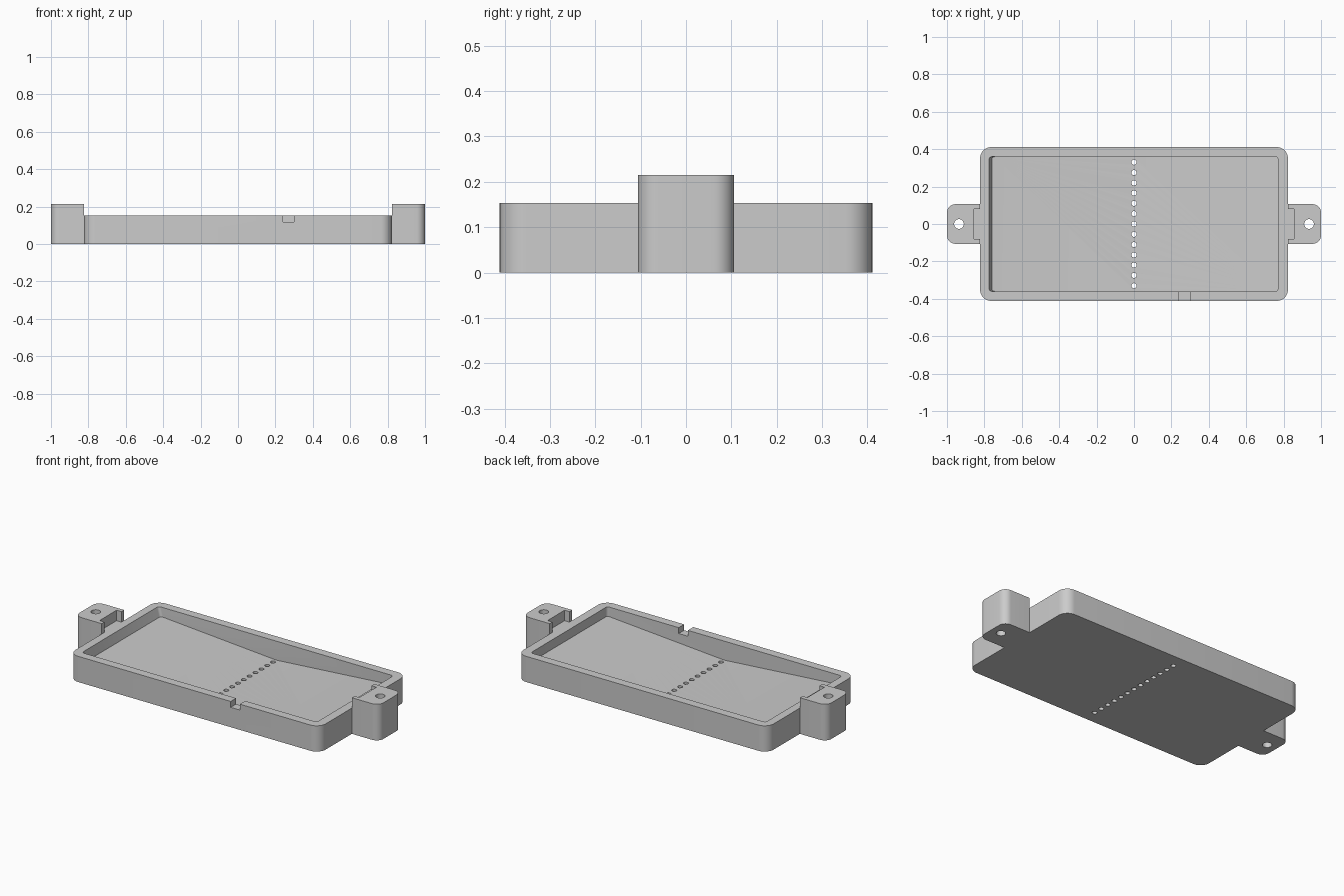
import bpy, bmesh
from math import pi, sin, cos, radians
from mathutils import Vector

cube = bpy.data.objects.get("Cube")
if cube:
    bpy.data.objects.remove(cube, do_unlink=True)

grey = bpy.data.materials.new("light_grey_plastic")
grey.use_nodes = True
colour = (0.6, 0.6, 0.6, 1)
grey.diffuse_color = colour
grey.node_tree.nodes["Principled BSDF"].inputs["Base Color"].default_value = colour

HALF_X, HALF_Y, RIM = 0.823, 0.411, 0.153   # tray shell
EAR_TOP = 0.215
FLOOR_MID, FLOOR_END = 0.04, 0.097          # floor slopes down to the drain row


def rounded(corners, steps=10):
    """Counter-clockwise outline from (x, y, radius) right-angled corners."""
    pts = []
    for i, (x, y, r) in enumerate(corners):
        p = Vector((x, y))
        if r == 0:
            pts.append(p)
            continue
        a = (Vector(corners[i - 1][:2]) - p).normalized()
        b = (Vector(corners[(i + 1) % len(corners)][:2]) - p).normalized()
        centre = p + (a + b) * r
        for k in range(steps + 1):
            t = k / steps * pi / 2
            pts.append(centre - b * r * cos(t) - a * r * sin(t))
    return pts


def box_outline(x0, x1, y0, y1, r=0):
    return rounded([(x0, y0, r), (x1, y0, r), (x1, y1, r), (x0, y1, r)])


def circle(x, y, r, sides):
    return [(x + r * cos(2 * pi * k / sides), y + r * sin(2 * pi * k / sides))
            for k in range(sides)]


def prism(name, outline, lo, hi, along_y=False, bevel=0):
    """Extrude an outline along z, or an x-z profile along y."""
    bm = bmesh.new()
    place = (lambda p, d: (p[0], d, p[1])) if along_y else (lambda p, d: (p[0], p[1], d))
    face = bm.faces.new([bm.verts.new(place(p, lo)) for p in outline])
    ext = bmesh.ops.extrude_face_region(bm, geom=[face])
    for v in ext["geom"]:
        if isinstance(v, bmesh.types.BMVert):
            v.co[1 if along_y else 2] = hi
    if bevel:
        upright = [e for e in bm.edges
                   if abs((e.verts[0].co - e.verts[1].co).normalized().z) > 0.9]
        bmesh.ops.bevel(bm, geom=upright, offset=bevel, segments=4,
                        profile=0.5, affect='EDGES')
    bmesh.ops.recalc_face_normals(bm, faces=bm.faces)
    mesh = bpy.data.meshes.new(name)
    bm.to_mesh(mesh)
    bm.free()
    mesh.materials.append(grey)
    obj = bpy.data.objects.new(name, mesh)
    bpy.context.collection.objects.link(obj)
    return obj


def activate(obj):
    bpy.ops.object.select_all(action='DESELECT')
    obj.select_set(True)
    bpy.context.view_layer.objects.active = obj


def cut(obj, cutter):
    cutter.hide_render = True
    mod = obj.modifiers.new("cut", 'BOOLEAN')
    mod.operation, mod.solver, mod.object = 'DIFFERENCE', 'EXACT', cutter
    activate(obj)
    bpy.ops.object.modifier_apply(modifier=mod.name)
    bpy.data.objects.remove(cutter, do_unlink=True)


def finish(obj):
    activate(obj)
    bpy.ops.object.shade_smooth_by_angle(angle=radians(30))


# Tray shell with a shallow V-shaped floor
tray = prism("tray", box_outline(-HALF_X, HALF_X, -HALF_Y, HALF_Y, 0.06), 0, RIM)
pocket = [(-0.775, 0.3), (-0.775, RIM), (-0.76, FLOOR_END), (0, FLOOR_MID),
          (0.77, FLOOR_END), (0.77, 0.3)]
cut(tray, prism("pocket_cutter", pocket, -0.36, 0.36, along_y=True, bevel=0.015))

# Notch through the front wall
cut(tray, prism("notch_cutter", box_outline(0.24, 0.3, -0.5, -0.34), 0.118, 0.3))

# Row of drain holes along the low line of the floor
for i in range(-6, 7):
    cut(tray, prism("drain_cutter", circle(0, i * 0.055, 0.014, 16), -0.1, 0.2))
finish(tray)

# Mounting ears: rounded outside, recessed above the rim, with a screw hole
for name, s in (("left_ear", 1), ("right_ear", -1)):
    corners = [(s * HALF_X, -s * 0.106, 0), (s, -s * 0.106, 0.045),
               (s, s * 0.106, 0.045), (s * HALF_X, s * 0.106, 0)]
    ear = prism(name, rounded(corners), 0, EAR_TOP)
    x0, x1 = sorted((s * 0.7, s * 0.855))
    cut(ear, prism("recess_cutter", box_outline(x0, x1, -0.08, 0.08), RIM, 0.4))
    cut(ear, prism("screw_cutter", circle(s * 0.936, 0, 0.026, 28), -0.1, 0.4))
    finish(ear)
